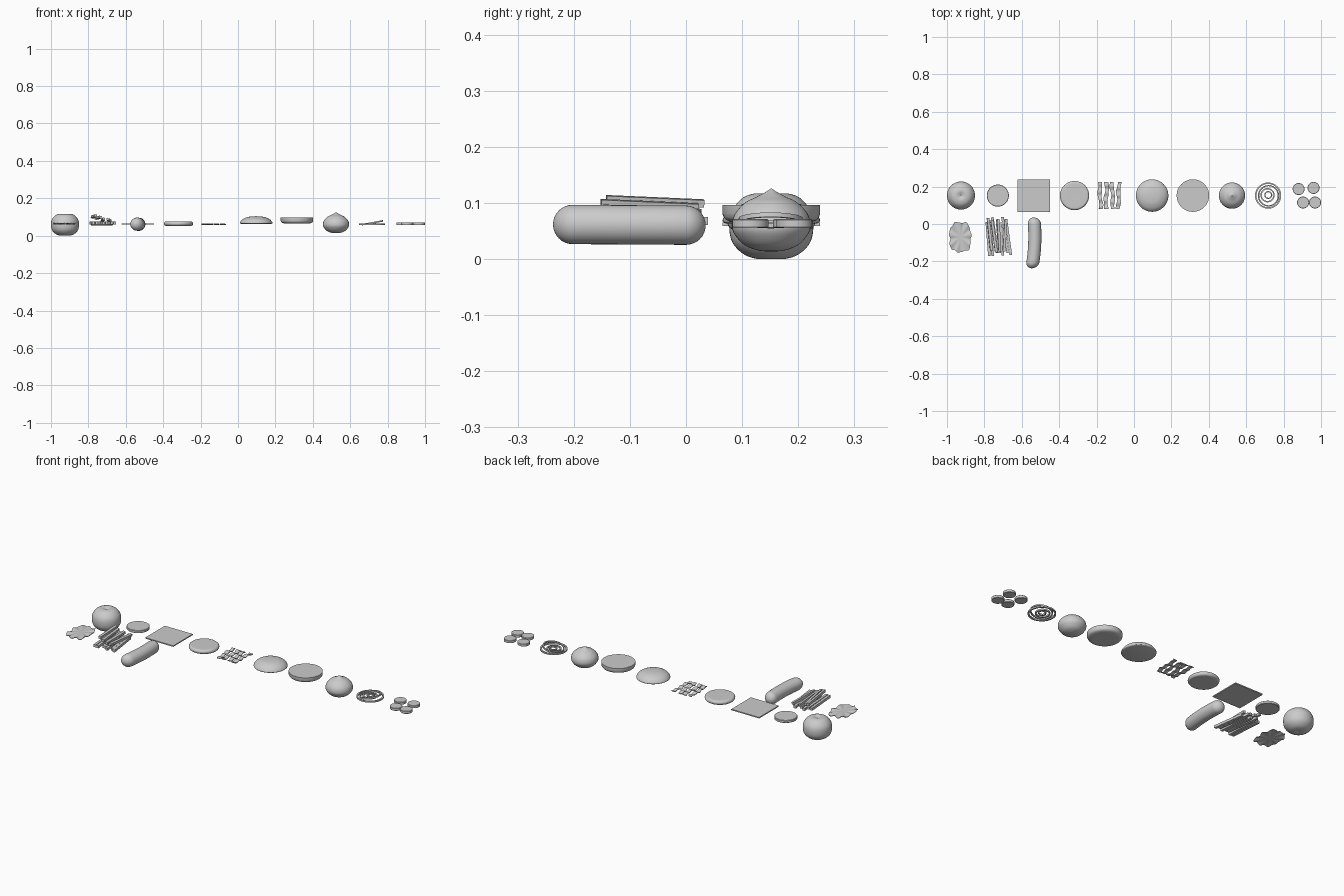
import bpy, bmesh, random
from math import sin, cos, pi, sqrt, radians
from mathutils import Matrix, Vector

if "Cube" in bpy.data.objects:
    bpy.data.objects.remove(bpy.data.objects["Cube"])

random.seed(4)


def finish(name, bm, angle=40):
    bmesh.ops.remove_doubles(bm, verts=bm.verts, dist=1e-5)
    bmesh.ops.recalc_face_normals(bm, faces=bm.faces)
    me = bpy.data.meshes.new(name)
    bm.to_mesh(me)
    bm.free()
    ob = bpy.data.objects.new(name, me)
    bpy.context.collection.objects.link(ob)
    bpy.context.view_layer.objects.active = ob
    ob.select_set(True)
    bpy.ops.object.shade_smooth_by_angle(angle=radians(angle))
    ob.select_set(False)
    return ob


def skin(bm, rings, closed=False):
    rows = [[bm.verts.new(p) for p in r] for r in rings]
    n = len(rows[0])
    pairs = list(zip(rows, rows[1:])) + ([(rows[-1], rows[0])] if closed else [])
    for a, b in pairs:
        for i in range(n):
            bm.faces.new((a[i], a[(i + 1) % n], b[(i + 1) % n], b[i]))
    if not closed:
        bm.faces.new(rows[0])
        bm.faces.new(rows[-1])


def lathe(name, x, y, profile, n=48, angle=40, closed=False, tilt=0):
    bm = bmesh.new()
    skin(bm, [[(max(r, 1e-4) * cos(2 * pi * i / n), max(r, 1e-4) * sin(2 * pi * i / n), z)
               for i in range(n)] for r, z in profile], closed)
    zc = sum(p[1] for p in profile) / len(profile)
    m = Matrix.Translation((0, 0, zc)) @ Matrix.Rotation(tilt, 4, 'Y') @ Matrix.Translation((0, 0, -zc))
    bm.transform(Matrix.Translation((x, y, 0)) @ m)
    return finish(name, bm, angle)


def smooth_profile(pts, steps=5):
    """Catmull-Rom through a few (radius, height) points."""
    p = [Vector(q) for q in [pts[0]] + pts + [pts[-1]]]
    out = []
    for a, b, c, d in zip(p, p[1:], p[2:], p[3:]):
        for k in range(steps):
            t = k / steps
            out.append(0.5 * (2 * b + (c - a) * t + (2 * a - 5 * b + 4 * c - d) * t * t
                              + (3 * b - a - 3 * c + d) * t ** 3))
    return [tuple(q) for q in out] + [pts[-1]]


def disc(name, x, y, r, z0, z1, bev):
    return lathe(name, x, y, [(r - bev, z0), (r, z0 + bev), (r, z1 - bev), (r - bev, z1)], 40)


def box(name, center, size, rot=Matrix.Identity(4)):
    bm = bmesh.new()
    bmesh.ops.create_cube(bm, size=1)
    bm.transform(Matrix.Translation(center) @ rot @ Matrix.Diagonal((*size, 1)))
    return finish(name, bm)


Y = 0.152
# whole tomato with dimpled ends
lathe("tomato", -0.925, Y, smooth_profile([
    (0, 0.003), (0.022, 0.0), (0.048, 0.008), (0.069, 0.029), (0.075, 0.058),
    (0.070, 0.086), (0.051, 0.109), (0.028, 0.117), (0.012, 0.114), (0, 0.109)]), angle=60)
disc("tomato_slice", -0.728, Y, 0.059, 0.055, 0.070, 0.002)

# cheese and patty
box("cheese_slice", (-0.536, Y, 0.062), (0.174, 0.174, 0.006))
lathe("patty", -0.318, Y, smooth_profile([
    (0, 0.0525), (0.060, 0.0525), (0.073, 0.055), (0.078, 0.0645),
    (0.073, 0.074), (0.060, 0.0765), (0, 0.0765)]), angle=60)

# wavy bacon strips
for k in range(4):
    bm = bmesh.new()
    rings = []
    x0 = -0.181 + k * 0.033
    for i in range(25):
        t = i / 24
        x = x0 + (0.006 if k % 2 else -0.006) * (t - 0.5) + 0.003 * sin(9 * t + k * 1.7)
        z = 0.061 + 0.003 * sin(t * 22 + k)
        w = 0.0105 + 0.0015 * sin(13 * t + 2 * k)
        y = 0.081 + 0.144 * t
        rings.append([(x - w, y, z - .002), (x + w, y, z - .002), (x + w, y, z + .002), (x - w, y, z + .002)])
    skin(bm, rings)
    finish("bacon_strip", bm)

# bun halves
lathe("top_bun", 0.097, Y, smooth_profile([
    (0.079, 0.063), (0.086, 0.066), (0.085, 0.074), (0.072, 0.088),
    (0.048, 0.099), (0.022, 0.103), (0, 0.104)]), angle=50)
lathe("bottom_bun", 0.315, Y, [(0.087, 0.096)] + smooth_profile([
    (0.087, 0.080), (0.083, 0.072), (0.074, 0.067), (0.058, 0.065), (0, 0.065)]), angle=50)

# whole onion with pointed top
lathe("onion", 0.524, Y, smooth_profile([
    (0, 0.014), (0.022, 0.015), (0.048, 0.025), (0.066, 0.045), (0.070, 0.062),
    (0.064, 0.082), (0.046, 0.101), (0.026, 0.111), (0.011, 0.119), (0, 0.126)]), angle=60)

# onion rings, some tipped
for r, w, dx, dy, z, tilt in [(0.070, 0.008, 0, 0, 0.060, 0), (0.057, 0.006, 0.002, -0.001, 0.069, -0.18),
                              (0.038, 0.007, -0.003, 0.002, 0.062, 0),
                              (0.021, 0.006, 0.001, 0.003, 0.063, -0.1)]:
    lathe("onion_ring", 0.717 + dx, Y + dy, [(r - w, z - .004), (r, z - .004), (r, z + .004), (r - w, z + .004)],
          closed=True, tilt=tilt)

# pickles
for x, y in [(0.880, 0.187), (0.960, 0.193), (0.904, 0.115), (0.968, 0.115)]:
    disc("pickle_slice", x, y, 0.032, 0.056, 0.071, 0.0015)

# ruffled lettuce leaf
bm = bmesh.new()
rings = []
n = 72
for s, layer in [(s / 6, 1) for s in range(7)] + [(s / 6, -1) for s in range(6, -1, -1)]:
    ring = []
    for i in range(n):
        a = 2 * pi * i / n
        ca, sa = cos(a), sin(a)
        e = (abs(ca) ** 3 + abs(sa) ** 3) ** (-1 / 3)
        e *= 1 + 0.05 * sin(7 * a + 0.6) + 0.025 * sin(13 * a)
        q = max(s, 0.002)
        z = 0.064 + 0.004 * s * s * sin(9 * a) + 0.0015 * layer
        ring.append((-0.929 + 0.057 * e * q * ca, -0.07 + 0.079 * e * q * sa, z))
    rings.append(ring)
skin(bm, rings)
finish("lettuce_leaf", bm, 60)

# fries: lower layer, then crossing upper layer
for k in range(7):
    rot = Matrix.Rotation(radians(random.uniform(3, 9)), 4, 'Z')
    box("fry", (-0.780 + 0.0182 * k, -0.068 + random.uniform(-0.015, 0.015), 0.068),
        (0.014, random.uniform(0.17, 0.2), 0.014), rot)
for k, (x, y, z) in enumerate([(-0.771, -0.055, 0.103), (-0.748, -0.065, 0.096), (-0.722, -0.06, 0.086),
                               (-0.690, -0.06, 0.083)]):
    rot = Matrix.Rotation(radians((6, 8, 3, -4)[k]), 4, 'Z') @ Matrix.Rotation(radians(-2.5), 4, 'X') \
        @ Matrix.Rotation(radians(8), 4, 'Y')
    box("fry", (x, y, z), (0.014, 0.175, 0.013), rot)

# curved sausage with round ends
bm = bmesh.new()
R, half = 0.035, 0.136
ys = [-half + R * (1 - cos(pi / 2 * i / 8)) for i in range(9)]
ys += [(-half + R) + (2 * (half - R)) * i / 10 for i in range(1, 10)]
ys += [-v for v in reversed(ys[:9])]
rings = []
for v in ys:
    d = max(0, abs(v) - (half - R))
    r = sqrt(max(R * R - d * d, 1e-8))
    cx = -0.530 - 0.55 * (v - 0.035) ** 2
    rings.append([(cx + r * cos(2 * pi * i / 32), v - 0.101, 0.061 - 0.006 * v + r * sin(2 * pi * i / 32))
                  for i in range(32)])
skin(bm, rings)
finish("sausage", bm, 60)
